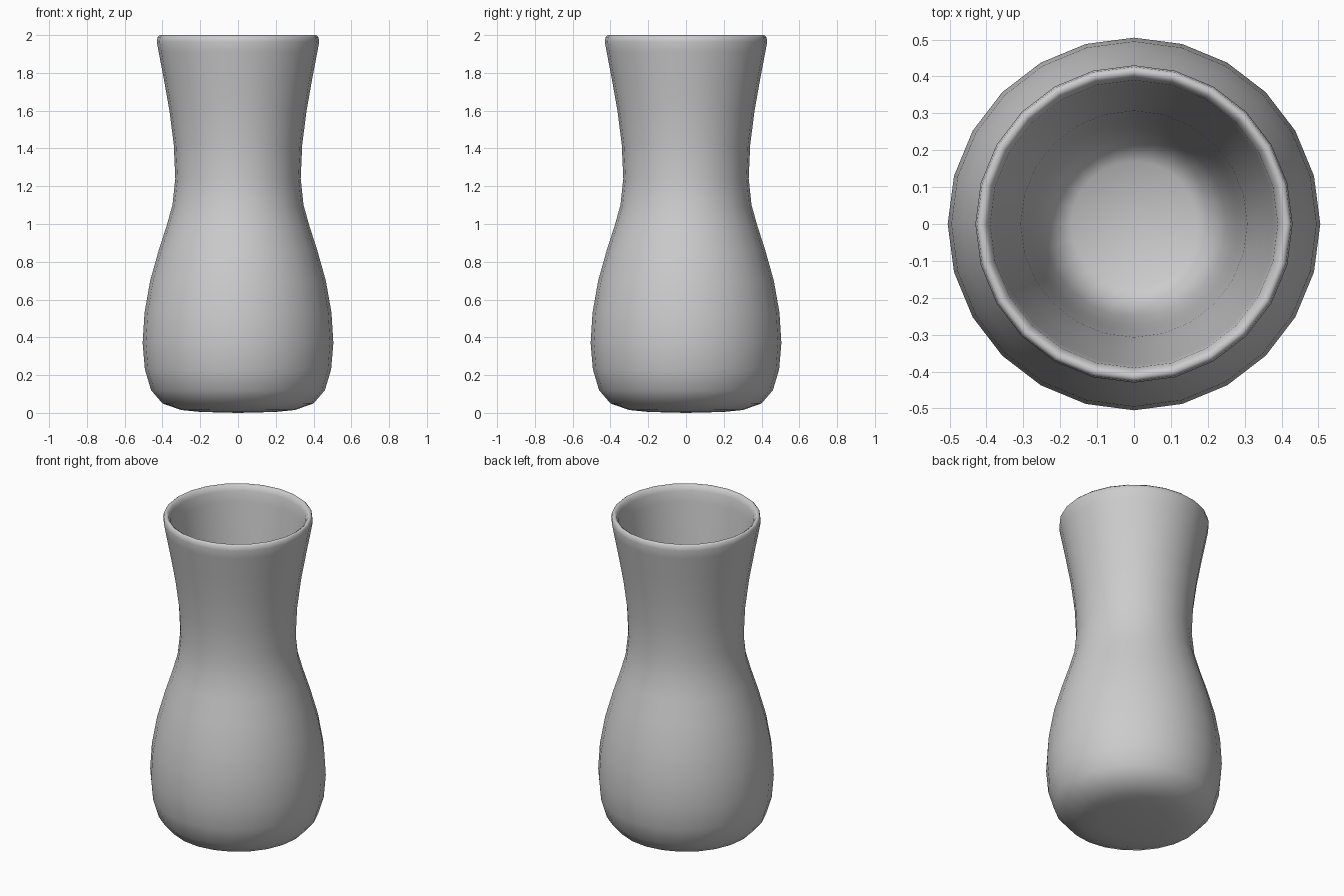
import bpy, bmesh, math

# Vase profile (radius, height): underside, belly, waist, rim, then inner wall to the floor
profile = [
    (0, 0), (0.20, 0.005), (0.30, 0.015), (0.40, 0.05), (0.46, 0.12), (0.493, 0.23),
    (0.505, 0.37), (0.495, 0.53), (0.465, 0.70), (0.42, 0.86), (0.378, 0.99),
    (0.347, 1.10), (0.332, 1.24), (0.34, 1.42), (0.363, 1.60), (0.393, 1.77),
    (0.42, 1.91), (0.43, 1.965), (0.426, 1.99), (0.415, 2.0), (0.40, 1.99),
    (0.39, 1.965), (0.382, 1.90), (0.36, 1.70), (0.332, 1.45), (0.307, 1.20),
    (0.29, 0.95), (0.275, 0.72), (0.25, 0.54), (0.215, 0.44), (0.17, 0.41), (0, 0.40),
]

bm = bmesh.new()
verts = [bm.verts.new((r, 0, z)) for r, z in profile]
edges = [bm.edges.new(pair) for pair in zip(verts, verts[1:])]
bmesh.ops.spin(bm, geom=verts + edges, cent=(0, 0, 0), axis=(0, 0, 1),
               angle=math.tau, steps=24)
bmesh.ops.remove_doubles(bm, verts=bm.verts, dist=0.0005)
bmesh.ops.recalc_face_normals(bm, faces=bm.faces)
for face in bm.faces:
    face.smooth = True

mesh = bpy.data.meshes.new("vase")
bm.to_mesh(mesh)
bm.free()
vase = bpy.data.objects.new("vase", mesh)
bpy.context.collection.objects.link(vase)
